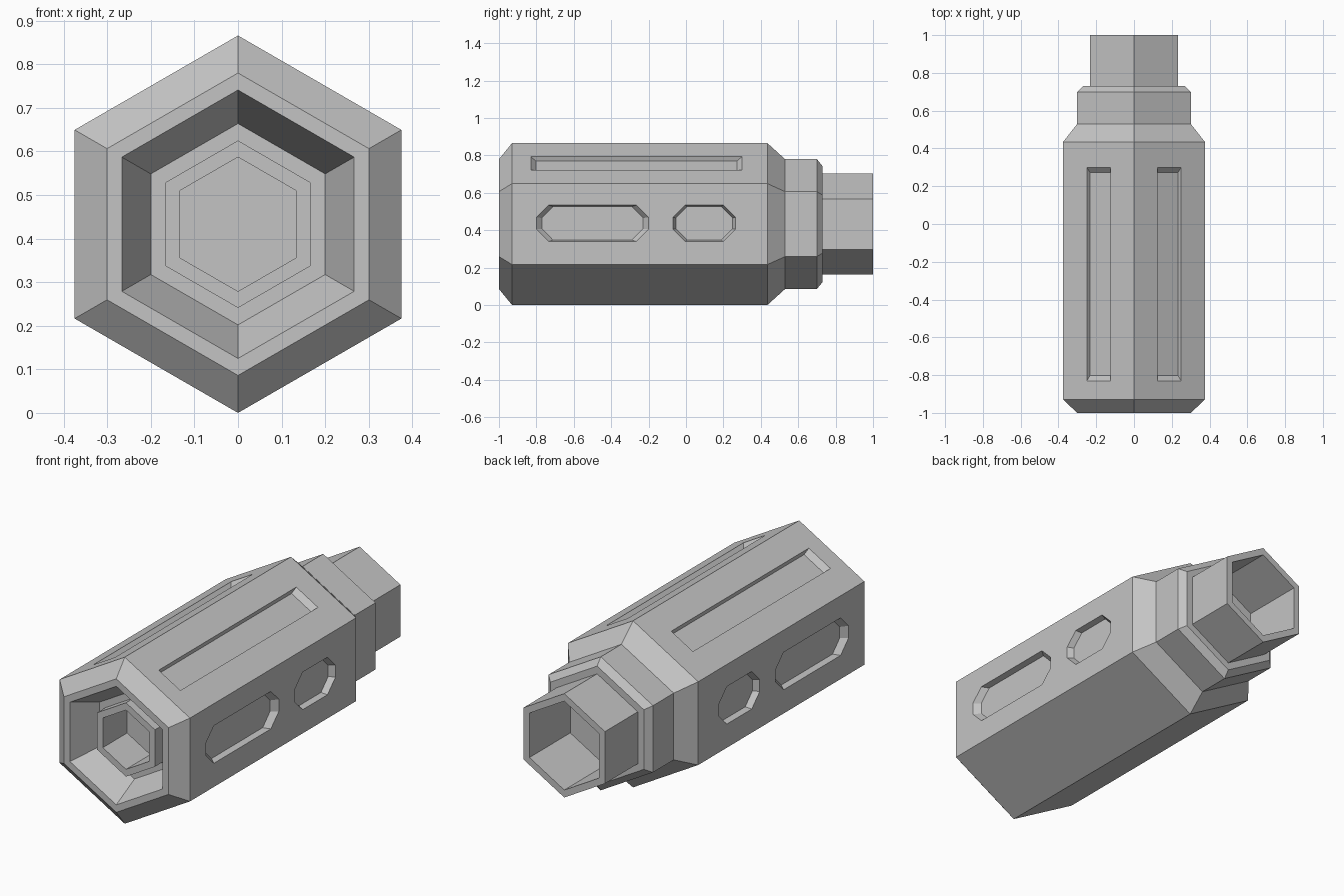
import bpy, bmesh
from math import cos, sin, pi, radians
from mathutils import Matrix, Vector

cube = bpy.data.objects.get("Cube")
if cube:
    bpy.data.objects.remove(cube, do_unlink=True)

RADIUS = 0.433
APOTHEM = RADIUS * cos(pi / 6)

grey = bpy.data.materials.new("light_grey")
grey.use_nodes = True
grey.diffuse_color = (0.55, 0.55, 0.55, 1)
grey.node_tree.nodes["Principled BSDF"].inputs["Base Color"].default_value = grey.diffuse_color


def loft(name, rings):
    """Skin a list of equal-length point rings and cap both ends."""
    bm = bmesh.new()
    loops = [[bm.verts.new(p) for p in ring] for ring in rings]
    for a, b in zip(loops, loops[1:]):
        for i in range(len(a)):
            j = (i + 1) % len(a)
            bm.faces.new((a[i], a[j], b[j], b[i]))
    bm.faces.new(loops[0])
    bm.faces.new(loops[-1])
    bmesh.ops.recalc_face_normals(bm, faces=bm.faces)
    mesh = bpy.data.meshes.new(name)
    bm.to_mesh(mesh)
    bm.free()
    mesh.materials.append(grey)
    obj = bpy.data.objects.new(name, mesh)
    bpy.context.collection.objects.link(obj)
    return obj


def hex_part(name, profile):
    """Six-sided part along y from (y, corner radius) pairs."""
    angles = [pi / 2 + k * pi / 3 for k in range(6)]
    return loft(name, [[(r * cos(a), y, RADIUS + r * sin(a)) for a in angles]
                       for y, r in profile])


def recess_cutter(name, y0, y1, half_w, cut, offset, tilt, depth, inset):
    """Tapered cutter for one hex side; tilt turns the side's normal about y."""
    mid, half_l = (y0 + y1) / 2, (y1 - y0) / 2
    quarter = [(half_l, half_w)]
    if cut:
        quarter = [(half_l, half_w - cut), (half_l - cut, half_w)]
    outline = (quarter + [(-u, v) for u, v in reversed(quarter)]
               + [(-u, -v) for u, v in quarter]
               + [(u, -v) for u, v in reversed(quarter)])
    turn = Matrix.Rotation(-tilt, 3, 'Y')
    rings = []
    for out, s in ((0.02, 0), (0, 0), (-depth, 1)):
        su, sv = 1 - s * inset, 1 - s * 0.08
        rings.append([turn @ Vector((APOTHEM + out, mid + u * su, offset + v * sv))
                      + Vector((0, 0, RADIUS)) for u, v in outline])
    return loft(name, rings)


# Main casing with chamfered ends, front recess and rear collar
casing = hex_part("casing", [
    (-0.70, 0.17), (-0.85, 0.17), (-0.85, 0.231), (-1.0, 0.308), (-1.0, 0.347),
    (-0.93, RADIUS), (0.435, RADIUS), (0.53, 0.347), (0.70, 0.347),
    (0.73, 0.31), (0.73, 0.25), (0.64, 0.25)])

# Small hollow socket inside the front recess
hex_part("front_socket", [(-0.69, 0.192), (-0.92, 0.192), (-0.92, 0.154), (-0.72, 0.154)])

# Hollow connector tube at the rear
hex_part("rear_connector", [(0.65, 0.27), (1.0, 0.27), (1.0, 0.231), (0.665, 0.231)])

# Recesses: two windows on each upright side, a long slot on each upper side
cutters = []
for side, upright, sign in (("left", 0, 1), ("right", pi, -1)):
    cutters.append(recess_cutter(side + "_long_window", -0.80, -0.20, 0.0975, 0.066,
                                 sign * 0.004, upright, 0.03, 0.1))
    cutters.append(recess_cutter(side + "_short_window", -0.07, 0.265, 0.0975, 0.066,
                                 sign * 0.004, upright, 0.03, 0.1))
    cutters.append(recess_cutter(side + "_slot", -0.83, 0.30, 0.072, 0,
                                 0, radians(90 - sign * 30), 0.025, 0.05))

bpy.context.view_layer.objects.active = casing
for cutter in cutters:
    cutter.hide_render = True
    mod = casing.modifiers.new(cutter.name, 'BOOLEAN')
    mod.operation = 'DIFFERENCE'
    mod.solver = 'EXACT'
    mod.object = cutter
    bpy.ops.object.modifier_apply(modifier=mod.name)
    bpy.data.objects.remove(cutter, do_unlink=True)
